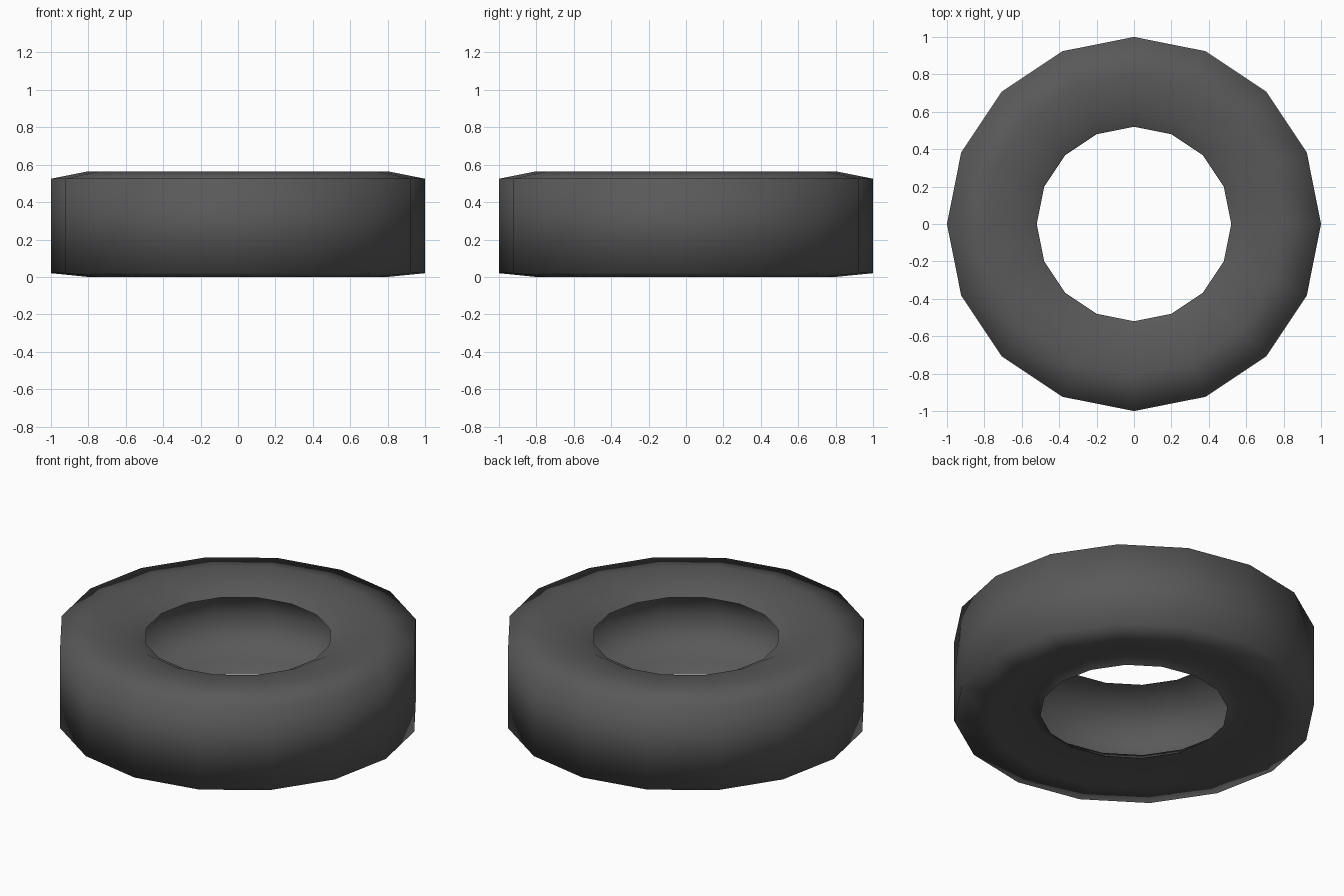
import bpy, bmesh
from math import sin, cos, tau

if "Cube" in bpy.data.objects:
    bpy.data.objects.remove(bpy.data.objects["Cube"])

SIDES = 16

# closed cross-section (radius, z): tread, top wall, rim, hollow inside, bottom bead
profile = [
    (1.00, 0.02), (1.00, 0.525), (0.80, 0.565), (0.60, 0.54), (0.52, 0.50),
    (0.71, 0.46), (0.81, 0.26), (0.71, 0.09), (0.58, 0.085),
    (0.52, 0.03), (0.59, 0.065), (0.80, 0.00),
]


def lathe(name, section, sides):
    bm = bmesh.new()
    rings = []
    for i in range(sides):
        a = tau * i / sides
        rings.append([bm.verts.new((r * cos(a), r * sin(a), z)) for r, z in section])
    n = len(section)
    for i in range(sides):
        r0, r1 = rings[i], rings[(i + 1) % sides]
        for j in range(n):
            k = (j + 1) % n
            bm.faces.new((r0[j], r1[j], r1[k], r0[k]))
    bmesh.ops.recalc_face_normals(bm, faces=bm.faces[:])
    for f in bm.faces:
        f.smooth = True
    # crisp rims around both openings
    for e in bm.edges:
        if all(v.co.xy.length < 0.53 for v in e.verts):
            e.smooth = False
    mesh = bpy.data.meshes.new(name)
    bm.to_mesh(mesh)
    bm.free()
    obj = bpy.data.objects.new(name, mesh)
    bpy.context.collection.objects.link(obj)
    return obj


# tyre
tyre = lathe("tyre", profile, SIDES)
rubber = bpy.data.materials.new("dark_rubber")
rubber.diffuse_color = (0.1, 0.1, 0.1, 1)
rubber.use_nodes = True
rubber.node_tree.nodes["Principled BSDF"].inputs["Base Color"].default_value = rubber.diffuse_color
tyre.data.materials.append(rubber)
